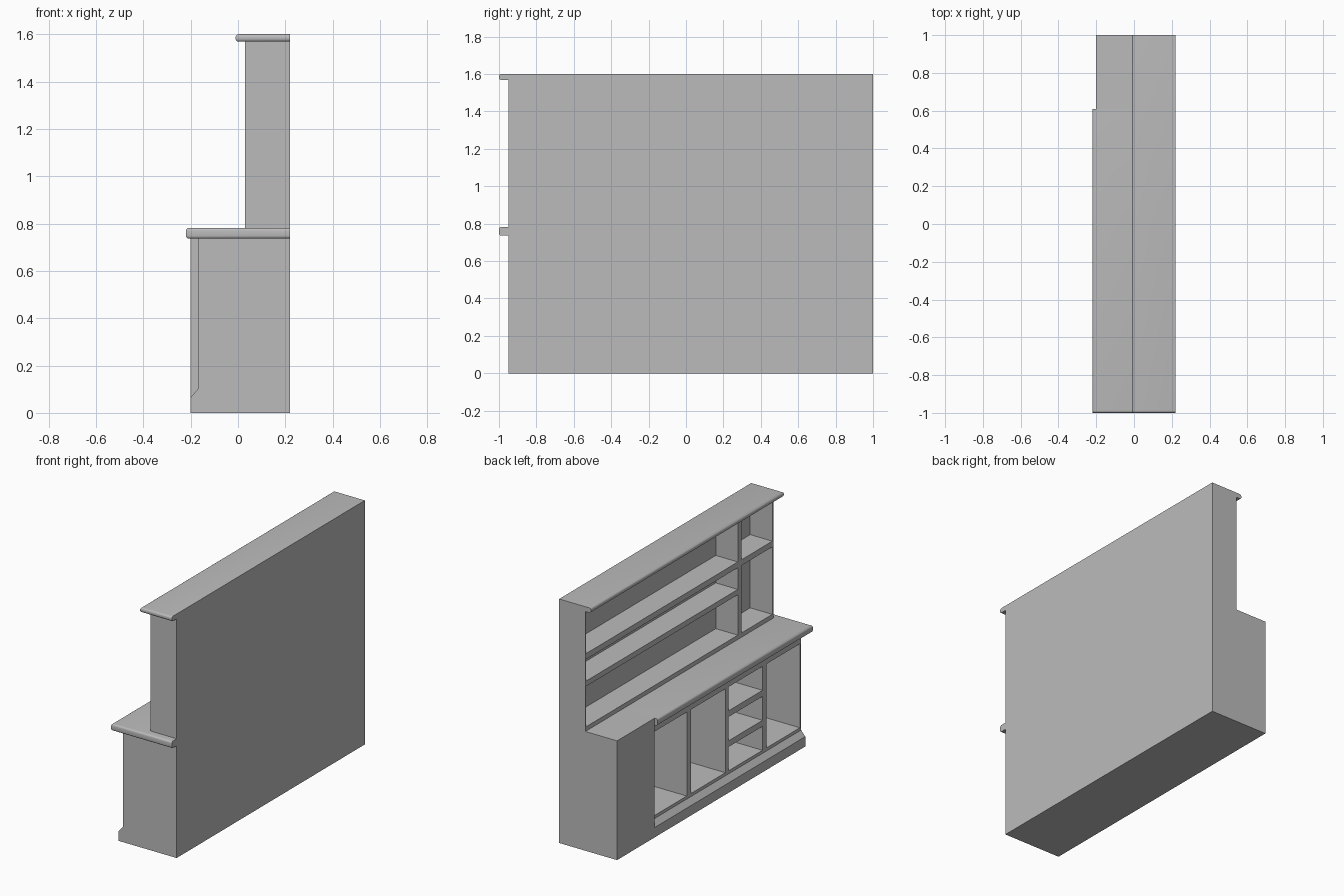
import bpy
import bmesh

cube = bpy.data.objects.get("Cube")
if cube:
    bpy.data.objects.remove(cube, do_unlink=True)

grey = bpy.data.materials.new("plain_grey")
grey.use_nodes = True
grey.diffuse_color = (0.5, 0.5, 0.5, 1)
grey.node_tree.nodes["Principled BSDF"].inputs["Base Color"].default_value = (0.5, 0.5, 0.5, 1)

BACK = 0.22      # rear plane of the whole unit
INNER = 0.19     # rear wall of the openings
RIGHT, LEFT, BLOCK = -0.95, 1.0, 0.61


def finish(name, bm):
    bmesh.ops.recalc_face_normals(bm, faces=bm.faces)
    mesh = bpy.data.meshes.new(name)
    bm.to_mesh(mesh)
    bm.free()
    mesh.materials.append(grey)
    obj = bpy.data.objects.new(name, mesh)
    bpy.context.collection.objects.link(obj)
    return obj


def extrude_profile(bm, profile, y0, y1):
    """Extrude an x-z outline from y0 to y1."""
    face = bm.faces.new([bm.verts.new((x, y0, z)) for x, z in profile])
    new = bmesh.ops.extrude_face_region(bm, geom=[face])["geom"]
    for v in new:
        if isinstance(v, bmesh.types.BMVert):
            v.co.y = y1


def add_box(bm, x0, x1, y0, y1, z0, z1):
    extrude_profile(bm, [(x0, z0), (x1, z0), (x1, z1), (x0, z1)], y0, y1)


def carve(obj, front, cells):
    """Cut box-shaped openings (y0, y1, z0, z1) into the front."""
    bm = bmesh.new()
    for cell in cells:
        add_box(bm, front - 0.1, INNER, *cell)
    cutter = finish("opening_cutter", bm)
    cutter.hide_render = True
    mod = obj.modifiers.new("openings", "BOOLEAN")
    mod.operation = "DIFFERENCE"
    mod.solver = "EXACT"
    mod.object = cutter
    bpy.context.view_layer.objects.active = obj
    bpy.ops.object.modifier_apply(modifier=mod.name)
    bpy.data.objects.remove(cutter, do_unlink=True)


def moulded_slab(name, front, y1, z0, z1, radius):
    """Slab rounded along its front and its overhanging end."""
    bm = bmesh.new()
    add_box(bm, front, BACK, -1, y1, z0, z1)
    bm.normal_update()
    edges = [e for e in bm.edges
             if abs(e.verts[0].co.z - e.verts[1].co.z) < 1e-5
             and (all(abs(v.co.x - front) < 1e-5 for v in e.verts)
                  or all(abs(v.co.y + 1) < 1e-5 for v in e.verts))]
    bmesh.ops.bevel(bm, geom=edges, offset=radius, segments=4,
                    profile=0.5, affect="EDGES")
    obj = finish(name, bm)
    bpy.ops.object.select_all(action="DESELECT")
    obj.select_set(True)
    bpy.context.view_layer.objects.active = obj
    bpy.ops.object.shade_smooth_by_angle()


# Base cabinet with a chamfered plinth
bm = bmesh.new()
extrude_profile(bm, [(BACK, 0), (-0.2, 0), (-0.2, 0.065), (-0.17, 0.1),
                     (-0.17, 0.736), (BACK, 0.736)], RIGHT, BLOCK)
base = finish("base_cabinet", bm)
low, high, rail = 0.12, 0.67, 0.04
cells = [(0.235, 0.595, low, high), (-0.165, 0.193, low, high),
         (-0.937, -0.59, low, high)]
step = (high - low + rail) / 3
for i in range(3):
    z = low + i * step
    cells.append((-0.55, -0.2, z, z + step - rail))
carve(base, -0.17, cells)

# Solid block closing the left end
bm = bmesh.new()
add_box(bm, -0.2, BACK, BLOCK, LEFT, 0, 0.782)
finish("end_block", bm)

# Upper shelf unit
bm = bmesh.new()
add_box(bm, 0.03, BACK, RIGHT, LEFT, 0.782, 1.568)
hutch = finish("upper_shelves", bm)
wide, narrow = (-0.58, 0.992), (-0.937, -0.62)
cells = [(*wide, *span) for span in ((0.81, 1.075), (1.11, 1.252), (1.29, 1.557))]
cells += [(*narrow, *span) for span in ((0.81, 1.252), (1.29, 1.557))]
carve(hutch, 0.03, cells)

# Rounded worktop and cornice
moulded_slab("worktop", -0.22, BLOCK, 0.736, 0.782, 0.013)
moulded_slab("cornice", -0.01, LEFT, 1.568, 1.6, 0.013)
